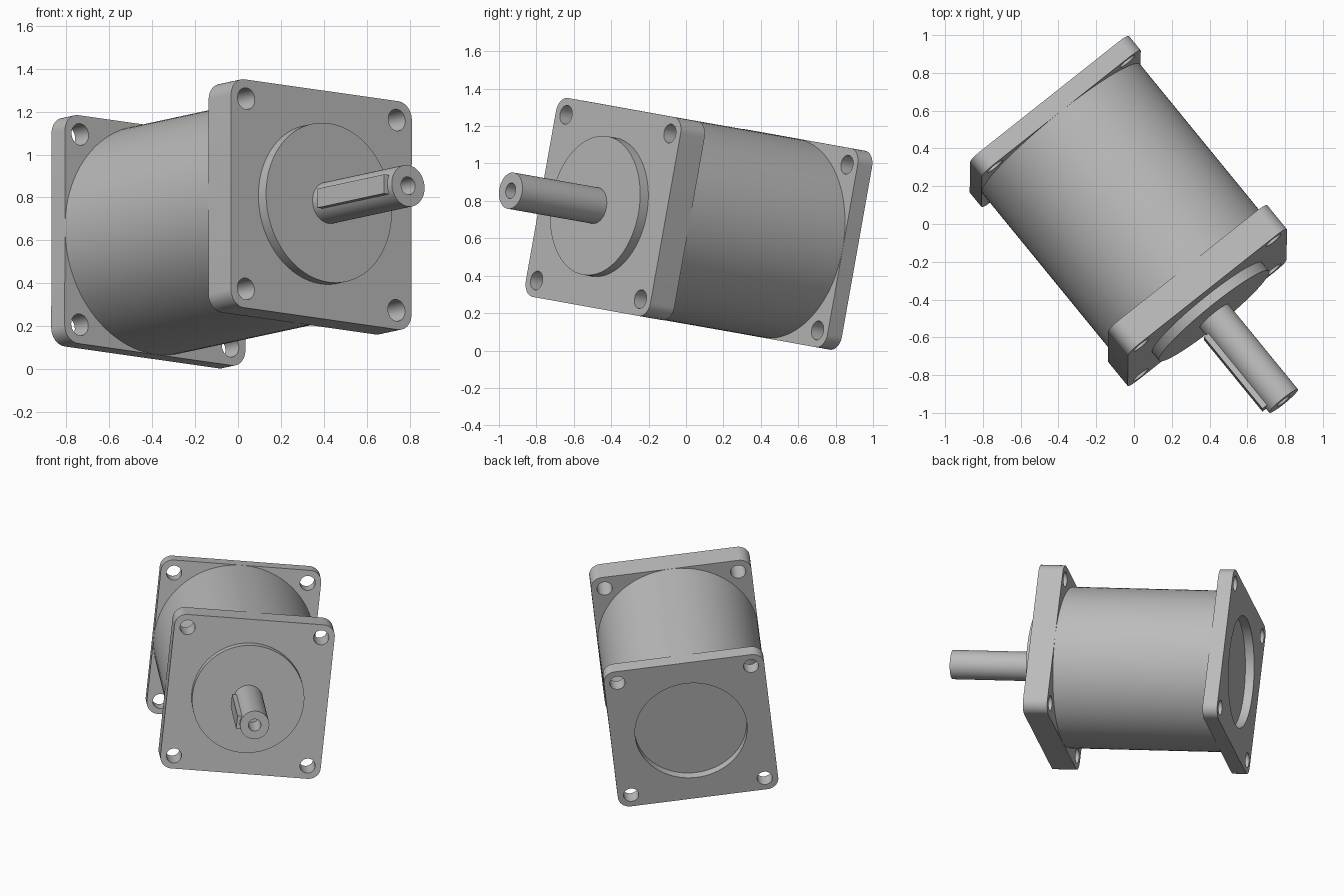
import bpy, bmesh, math
from mathutils import Matrix, Vector

if "Cube" in bpy.data.objects:
    bpy.data.objects.remove(bpy.data.objects["Cube"], do_unlink=True)

# Tilted frame: local x runs across the plate, y up it, z out along the shaft
across = Vector((0.779, 0.617, -0.111)).normalized()
axis = across.cross(Vector((0.0056, 0.178, 0.984))).normalized()
up = axis.cross(across)
FRAME = Matrix.Translation((0.388, -0.4425, 0.7675)) @ Matrix((across, up, axis)).transposed().to_4x4()

grey = bpy.data.materials.new("machined grey")
grey.use_nodes = True
colour = (0.5, 0.5, 0.5, 1)
grey.diffuse_color = colour
grey.node_tree.nodes["Principled BSDF"].inputs["Base Color"].default_value = colour

HALF, CORNER = 0.54, 0.08           # plate half width and corner radius
HOLE, HOLE_R = 0.45, 0.051          # bolt hole offset and radius
BOSS_R, SHAFT_R, SHAFT_END = 0.376, 0.098, 0.645
BACK = -1.334                       # rear face of the back plate


def finish(name, bm):
    bmesh.ops.recalc_face_normals(bm, faces=bm.faces)
    mesh = bpy.data.meshes.new(name)
    bm.to_mesh(mesh)
    bm.free()
    mesh.materials.append(grey)
    obj = bpy.data.objects.new(name, mesh)
    bpy.context.collection.objects.link(obj)
    return obj


def lathe(name, profile, steps=96):
    """Spin (radius, height) points round the shaft axis."""
    bm = bmesh.new()
    verts = [bm.verts.new((r, 0, z)) for r, z in profile]
    edges = [bm.edges.new(pair) for pair in zip(verts, verts[1:])]
    bmesh.ops.spin(bm, geom=verts + edges, axis=(0, 0, 1), cent=(0, 0, 0),
                   angle=2 * math.pi, steps=steps)
    bmesh.ops.remove_doubles(bm, verts=bm.verts, dist=1e-5)
    return finish(name, bm)


def disc(name, r, z0, z1):
    return lathe(name, [(0, z0), (r, z0), (r, z1), (0, z1)])


def plate(name, z0, z1, cutters):
    """Rounded square plate with holes cut out."""
    bm = bmesh.new()
    ring = []
    for q in range(4):
        mid = math.radians(45 + 90 * q)
        centre = Vector((math.cos(mid), math.sin(mid), 0)) * math.sqrt(2) * (HALF - CORNER)
        for i in range(13):
            a = mid + math.radians(-45 + 7.5 * i)
            ring.append(bm.verts.new(centre + CORNER * Vector((math.cos(a), math.sin(a), 0))
                                     + Vector((0, 0, z0))))
    face = bm.faces.new(ring)
    top = bmesh.ops.extrude_face_region(bm, geom=[face])["geom"]
    bmesh.ops.translate(bm, verts=[g for g in top if isinstance(g, bmesh.types.BMVert)],
                        vec=(0, 0, z1 - z0))
    obj = finish(name, bm)
    for sx in (-1, 1):
        for sy in (-1, 1):
            drill = lathe("drill", [(0, z0 - 0.1), (HOLE_R, z0 - 0.1),
                                    (HOLE_R, z1 + 0.1), (0, z1 + 0.1)], 40)
            drill.data.transform(Matrix.Translation((sx * HOLE, sy * HOLE, 0)))
            cutters = cutters + [drill]
    for cutter in cutters:
        cutter.hide_render = True
        mod = obj.modifiers.new("cut", "BOOLEAN")
        mod.operation, mod.solver, mod.object = "DIFFERENCE", "EXACT", cutter
    bpy.context.view_layer.update()
    graph = bpy.context.evaluated_depsgraph_get()
    cut = bpy.data.meshes.new_from_object(obj.evaluated_get(graph))
    obj.modifiers.clear()
    obj.data = cut
    for cutter in cutters:
        bpy.data.objects.remove(cutter, do_unlink=True)
    return obj


# Plates, the rear one with a round recess
front_plate = plate("front_plate", -0.167, 0, [])
recess = disc("recess_cutter", BOSS_R, BACK - 0.1, BACK + 0.06)
back_plate = plate("back_plate", BACK, BACK + 0.1, [recess])

# Round parts
body = disc("body", HALF - 0.0005, BACK + 0.098, -0.165)
boss = disc("boss", BOSS_R, -0.01, 0.057)
bore = 0.042
shaft = lathe("shaft", [(0, SHAFT_END - 0.2), (bore, SHAFT_END - 0.2), (bore, SHAFT_END),
                        (SHAFT_R, SHAFT_END), (SHAFT_R, 0.03), (0, 0.03)], 64)

# Key on the side of the shaft
bm = bmesh.new()
bmesh.ops.create_cube(bm, size=1, matrix=Matrix.Translation((-0.089, 0, 0.365))
                      @ Matrix.Diagonal((0.058, 0.09, 0.495, 1)))
key = finish("shaft_key", bm)

# Place in the tilted frame and shade
parts = [front_plate, back_plate, body, boss, shaft, key]
bpy.ops.object.select_all(action="DESELECT")
for part in parts:
    part.matrix_world = FRAME
    part.select_set(True)
bpy.context.view_layer.objects.active = body
bpy.ops.object.shade_smooth_by_angle(angle=math.radians(30))
